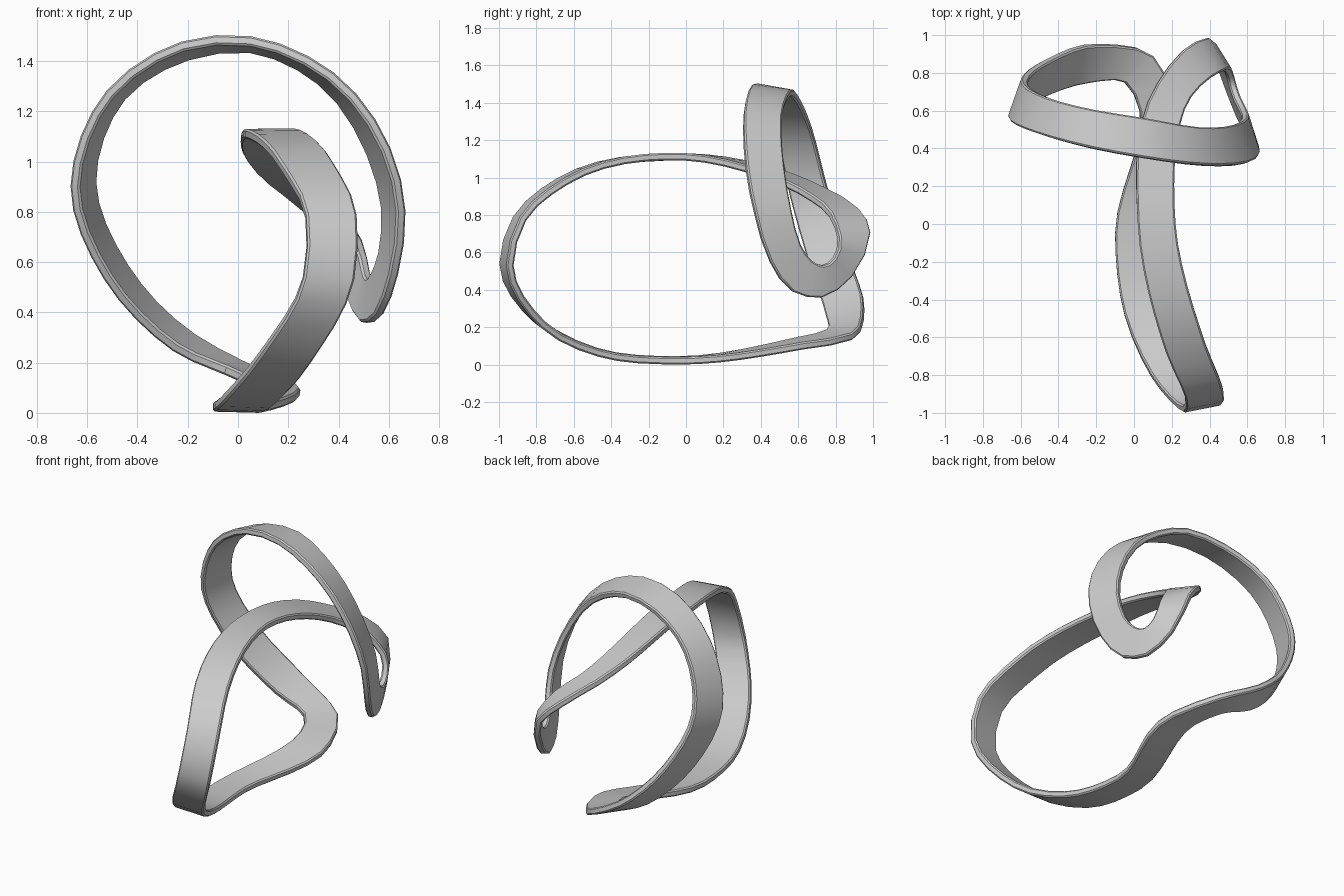
import bpy, bmesh
from mathutils import Vector

if "Cube" in bpy.data.objects:
    bpy.data.objects.remove(bpy.data.objects["Cube"])

# Stations round the closed ribbon: left/front rim xyz, then right/back rim xyz
STATIONS = [
    (0.05, 0.35, 1.48, 0.05, 0.56, 1.45),
    (0.37, 0.31, 1.34, 0.33, 0.51, 1.32),
    (0.65, 0.37, 0.80, 0.585, 0.56, 0.82),
    (0.62, 0.45, 0.55, 0.575, 0.61, 0.64),
    (0.56, 0.57, 0.39, 0.545, 0.67, 0.555),
    (0.50, 0.72, 0.36, 0.525, 0.73, 0.53),
    (0.44, 0.88, 0.47, 0.51, 0.79, 0.57),
    (0.38, 0.98, 0.70, 0.48, 0.815, 0.68),
    (0.26, 0.92, 0.82, 0.40, 0.77, 0.80),
    (0.12, 0.74, 0.93, 0.30, 0.67, 0.89),
    (0.02, 0.00, 1.11, 0.22, 0.00, 1.11),
    (0.17, -0.68, 0.98, 0.38, -0.64, 0.98),
    (0.27, -0.91, 0.78, 0.47, -0.87, 0.78),
    (0.26, -0.98, 0.54, 0.46, -0.94, 0.53),
    (0.09, -0.80, 0.24, 0.29, -0.76, 0.21),
    (-0.05, -0.48, 0.07, 0.16, -0.46, 0.06),
    (-0.10, -0.05, 0.025, 0.09, -0.05, 0.02),
    (0.03, 0.60, 0.13, 0.23, 0.63, 0.10),
    (-0.05, 0.75, 0.17, 0.10, 0.89, 0.15),
    (-0.25, 0.75, 0.26, -0.18, 0.95, 0.30),
    (-0.52, 0.66, 0.54, -0.45, 0.87, 0.58),
    (-0.65, 0.56, 0.90, -0.58, 0.76, 0.92),
    (-0.51, 0.48, 1.27, -0.46, 0.67, 1.26),
    (-0.22, 0.40, 1.46, -0.20, 0.60, 1.42),
]
HALF_T, CHAMFER, STEP = 0.02, 0.008, 0.11


def smooth_loop(points):
    """Closed spline through the stations, spaced by chord length."""
    pts = [Vector(p) for p in points]
    n = len(pts)
    d = [(pts[(i + 1) % n] - pts[i]).length / 2 ** 0.5 for i in range(n)]
    tan = []
    for i in range(n):
        a, b = d[i - 1], d[i]
        back = (pts[i] - pts[i - 1]) / a
        ahead = (pts[(i + 1) % n] - pts[i]) / b
        tan.append((back * b + ahead * a) / (a + b))
    out = []
    for i in range(n):
        j = (i + 1) % n
        count = max(2, round(d[i] / STEP))
        for k in range(count):
            t = k / count
            out.append(pts[i] * (2*t**3 - 3*t**2 + 1) + pts[j] * (3*t**2 - 2*t**3)
                       + tan[i] * d[i] * (t**3 - 2*t**2 + t)
                       + tan[j] * d[i] * (t**3 - t**2))
    return out


# Sweep a chamfered flat section round the loop
loop = smooth_loop(STATIONS)
rims = [(Vector(p[:3]), Vector(p[3:])) for p in loop]
mids = [(a + b) / 2 for a, b in rims]
bm = bmesh.new()
rings = []
for i, (a, b) in enumerate(rims):
    tangent = mids[(i + 1) % len(mids)] - mids[i - 1]
    w = (b - a).normalized()
    nrm = tangent.cross(w).normalized()
    c, h = CHAMFER, HALF_T
    section = [(a, 0, h - c), (a, c, h), (b, -c, h), (b, 0, h - c),
               (b, 0, c - h), (b, -c, -h), (a, c, -h), (a, 0, c - h)]
    rings.append([bm.verts.new(p + w * u + nrm * v) for p, u, v in section])
for i, ring in enumerate(rings):
    nxt = rings[(i + 1) % len(rings)]
    for k in range(8):
        m = (k + 1) % 8
        bm.faces.new((ring[k], ring[m], nxt[m], nxt[k]))
bmesh.ops.recalc_face_normals(bm, faces=bm.faces)

mesh = bpy.data.meshes.new("ribbon_loop")
bm.to_mesh(mesh)
bm.free()
ribbon = bpy.data.objects.new("ribbon_loop", mesh)
bpy.context.collection.objects.link(ribbon)
bpy.context.view_layer.objects.active = ribbon
ribbon.select_set(True)
bpy.ops.object.shade_smooth_by_angle(angle=0.6)
